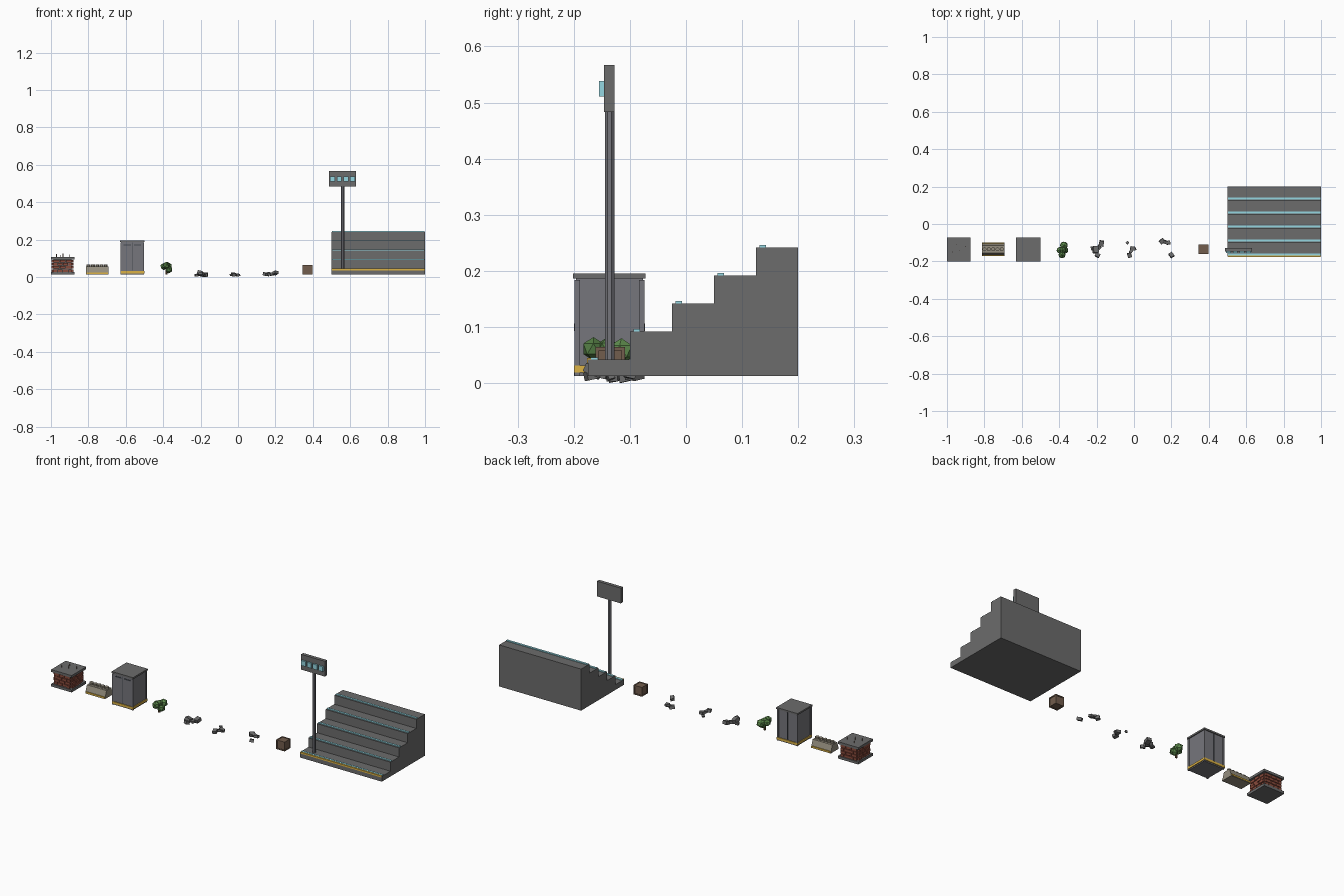
import bpy, bmesh, random
from math import radians, pi
from mathutils import Matrix, Vector, Euler

if "Cube" in bpy.data.objects:
    bpy.data.objects.remove(bpy.data.objects["Cube"])

random.seed(4)
MATS = {}
COL = dict(concrete=(.15, .15, .15), panel=(.18, .18, .2), dark=(.06, .07, .08),
           cyan=(.3, .68, .76), yellow=(.72, .45, .06), brick=(.25, .07, .045),
           leaf=(.09, .21, .06), leaf2=(.12, .28, .08), wood=(.17, .11, .075),
           sand=(.3, .27, .21), rust=(.16, .09, .06), bark=(.16, .09, .04))


def finish(name, bm, col):
    if col not in MATS:
        MATS[col] = bpy.data.materials.new(col)
        MATS[col].diffuse_color = (*COL[col], 1)
    me = bpy.data.meshes.new(name)
    bm.to_mesh(me)
    bm.free()
    me.materials.append(MATS[col])
    ob = bpy.data.objects.new(name, me)
    bpy.context.collection.objects.link(ob)
    return ob


def add_box(bm, x0, x1, y0, y1, z0, z1):
    m = Matrix.Translation(((x0+x1)/2, (y0+y1)/2, (z0+z1)/2)) @ Matrix.Diagonal((x1-x0, y1-y0, z1-z0, 1))
    return bmesh.ops.create_cube(bm, size=1, matrix=m)['verts']


def boxes(name, col, *dims):
    bm = bmesh.new()
    for d in dims:
        add_box(bm, *d)
    return finish(name, bm, col)


def add_cyl(bm, x, y, z0, z1, r, n):
    bmesh.ops.create_cone(bm, cap_ends=True, segments=n, radius1=r, radius2=r, depth=z1-z0,
                          matrix=Matrix.Translation((x, y, (z0+z1)/2)) @ Matrix.Rotation(pi/n, 4, 'Z'))


B = .013  # level where the large pieces stand

# Bleacher: five terraces with edge strips
tops = [.042, .092, .142, .192, .242]
ys = [-.175 + .075*i for i in range(6)]
for i, t in enumerate(tops):
    boxes(f"terrace_{i+1}", 'concrete', (.5, 1, ys[i], ys[i+1], B, t))
    boxes(f"edge_strip_{i+1}", 'cyan', (.502, .998, ys[i]+.006, ys[i]+.018, t, t+.004))
boxes("terrace_warning_line", 'yellow', (.502, .998, -.1765, -.169, .036, .0445))

# Floodlight: pole, panel and four lamps
bm = bmesh.new()
add_cyl(bm, .56, -.136, .042, .49, .0095, 8)
finish("light_pole", bm, 'panel')
boxes("light_panel", 'concrete', (.487, .632, -.146, -.127, .483, .567))
boxes("lamps", 'cyan', *[(x-.013, x+.013, -.155, -.146, .511, .538) for x in (.506, .5415, .577, .6125)])

# Broken brick pillar: slabs, core, staggered courses, rebar
px0, px1, py0, py1 = -1, -.875, -.2, -.073
boxes("pillar_base", 'concrete', (px0, px1, py0, py1, B, .027))
boxes("pillar_top", 'concrete', (px0, px1, py0, py1, .093, .106))
boxes("pillar_core", 'concrete', (px0+.014, px1-.014, py0+.014, py1-.014, .027, .093))
bm = bmesh.new()
for row in range(4):
    z0 = .028 + row*.0165
    z1 = z0 + .0135
    cuts = [0, .034, .066, .1] if row % 2 else [0, .02, .05, .08, .1]
    for a, b in zip(cuts, cuts[1:]):
        a, b = a+.0015, b-.0015
        for side in (0, 1):
            j = random.uniform(0, .006)
            y = py1-.02 if side else py0+.004
            add_box(bm, px0+.0125+a, px0+.0125+b, y+(j if side else -j+.004), y+.016, z0, z1)
            x = px1-.02 if side else px0+.004
            add_box(bm, x+(0 if side else .004-j), x+.016-(j if side else 0), py0+.0135+a, py0+.0135+b, z0, z1)
finish("pillar_bricks", bm, 'brick')
bm = bmesh.new()
for x, y, h in ((-.97, -.15, .122), (-.935, -.14, .125), (-.9, -.12, .12), (-.95, -.11, .117)):
    add_cyl(bm, x, y, .1, h, .002, 6)
finish("pillar_rebar", bm, 'rust')

# Low barrier: tapered body, yellow foot stripe, row of round caps
bm = bmesh.new()
for v in add_box(bm, -.813, -.693, -.17, -.1, B, .055):
    if v.co.z > .04:
        v.co.y = -.135 + (v.co.y + .135)*.6
finish("barrier_body", bm, 'sand')
boxes("barrier_stripe", 'yellow', (-.811, -.695, -.1715, -.167, .016, .024), (-.811, -.695, -.103, -.0985, .016, .024))
bm = bmesh.new()
for i in range(5):
    add_cyl(bm, -.799 + i*.023, -.135, .055, .066, .011, 8)
finish("barrier_caps", bm, 'sand')

# Utility cabinet: body, corner posts, lid, seams, foot stripe
cx0, cx1, cy0, cy1 = -.628, -.502, -.199, -.074
boxes("cabinet_body", 'panel', (cx0+.003, cx1-.003, cy0+.003, cy1-.003, B, .186))
boxes("cabinet_posts", 'panel', *[(x, x+.01, y, y+.01, B, .184) for x in (cx0, cx1-.01) for y in (cy0, cy1-.01)])
boxes("cabinet_lid", 'concrete', (cx0-.002, cx1+.002, cy0-.002, cy1+.002, .186, .195))
boxes("cabinet_seams", 'dark', (-.567, -.563, cy0+.001, cy1-.001, .034, .184),
      (-.612, -.573, cy0+.001, cy0+.004, .168, .174), (-.557, -.518, cy0+.001, cy0+.004, .168, .174))
boxes("cabinet_stripe", 'yellow', (cx0-.001, cx1+.001, cy0-.001, cy1+.001, .019, .031))

# Bush: faceted leaf clumps on a short stem
for i, (x, y, z, r) in enumerate(((-.385, -.165, .061, .021), (-.375, -.115, .057, .023), (-.37, -.14, .04, .021),
                                  (-.397, -.14, .056, .019), (-.38, -.14, .063, .019))):
    bm = bmesh.new()
    bmesh.ops.create_icosphere(bm, subdivisions=1, radius=r,
                               matrix=Matrix.Translation((x, y, z)) @ Matrix.Rotation(i*1.1, 4, 'Z'))
    finish(f"bush_clump_{i+1}", bm, 'leaf2' if i % 2 else 'leaf')
bm = bmesh.new()
add_cyl(bm, -.382, -.14, B, .045, .006, 6)
finish("bush_stem", bm, 'bark')

# Rubble: three scatters of tilted chunks (x, y, size)
heaps = (((-.174, -.104, .03), (-.205, -.138, .034), (-.195, -.167, .024), (-.222, -.13, .02), (-.188, -.125, .022)),
         ((-.035, -.1, .014), (-.008, -.13, .024), (-.024, -.167, .025), (-.016, -.146, .018), (.004, -.134, .014)),
         ((.15, -.092, .027), (.183, -.1, .022), (.2, -.166, .025), (.167, -.096, .02)))
for k, heap in enumerate(heaps):
    bm = bmesh.new()
    for x, y, s in heap:
        h = s*.62
        rot = Euler((random.uniform(-.35, .35), random.uniform(-.35, .35), random.uniform(0, 3))).to_matrix()
        vs = add_box(bm, -s/2, s/2, -s*.42, s*.42, -h/2, h/2)
        for v in vs:
            v.co = rot @ v.co
        low = min(v.co.z for v in vs)
        base = .001 + random.uniform(0, .008)
        for v in vs:
            v.co += Vector((x, y, base - low))
    if k == 0:
        dz = min(v.co.z for v in bm.verts)
        bmesh.ops.translate(bm, verts=bm.verts[:], vec=(0, 0, -dz))
    finish(f"rubble_{k+1}", bm, 'concrete')

# Wooden crate: box with edge battens
x0, x1, y0, y1, z1 = .345, .397, -.161, -.109, .064
boxes("crate_box", 'wood', (x0+.003, x1-.003, y0+.003, y1-.003, B+.002, z1-.002))
w = .006
bats = [(x, x+w, y, y+w, B, z1) for x in (x0, x1-w) for y in (y0, y1-w)]
for z in (B, z1-w):
    bats += [(x0+w, x1-w, y, y+w, z, z+w) for y in (y0, y1-w)]
    bats += [(x, x+w, y0+w, y1-w, z, z+w) for x in (x0, x1-w)]
boxes("crate_battens", 'wood', *bats)

for m in bpy.data.materials:
    if m.users and not m.is_grease_pencil:
        m.use_nodes = True
        m.node_tree.nodes["Principled BSDF"].inputs["Base Color"].default_value = m.diffuse_color
